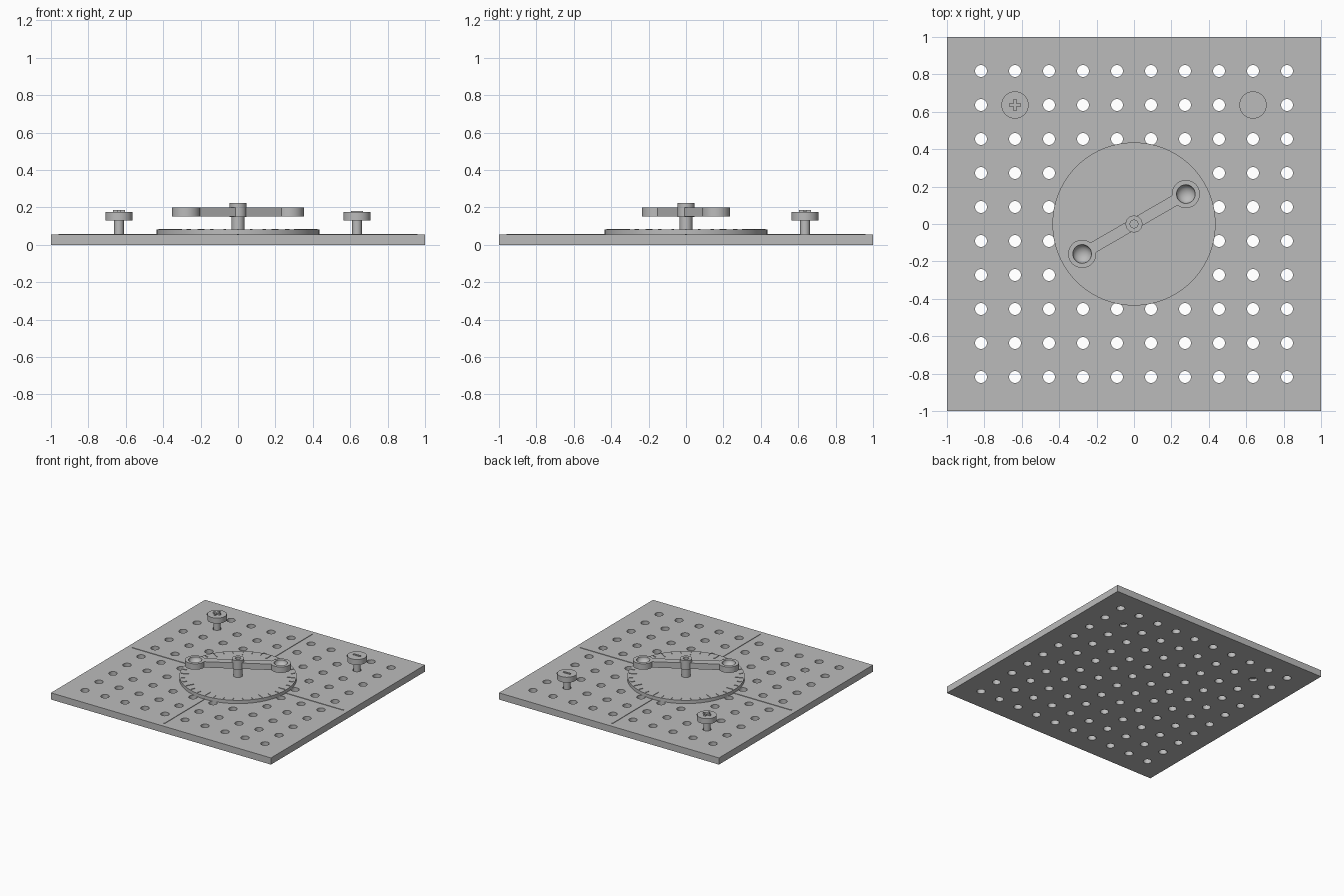
import bpy
import bmesh
from math import cos, sin, pi, radians
from mathutils import Matrix, Vector

cube = bpy.data.objects.get("Cube")
if cube:
    bpy.data.objects.remove(cube, do_unlink=True)

grey = bpy.data.materials.new("plain grey")
grey.use_nodes = True
GREY = (0.5, 0.5, 0.5, 1)
grey.diffuse_color = GREY
grey.node_tree.nodes["Principled BSDF"].inputs["Base Color"].default_value = GREY


def finish(name, bm, smooth=True):
    bmesh.ops.recalc_face_normals(bm, faces=bm.faces)
    mesh = bpy.data.meshes.new(name)
    bm.to_mesh(mesh)
    bm.free()
    mesh.materials.append(grey)
    obj = bpy.data.objects.new(name, mesh)
    bpy.context.collection.objects.link(obj)
    if smooth:
        shade(obj)
    return obj


def shade(obj):
    bpy.ops.object.select_all(action='DESELECT')
    obj.select_set(True)
    bpy.context.view_layer.objects.active = obj
    bpy.ops.object.shade_smooth_by_angle(angle=radians(30))


def add_box(bm, size, centre, angle=0):
    # Box turned about the vertical axis through the origin, then moved out
    m = (Matrix.Rotation(angle, 4, 'Z') @ Matrix.Translation(centre)
         @ Matrix.Diagonal((*size, 1)))
    bmesh.ops.create_cube(bm, size=1, matrix=m)


def lathe(name, profile, x=0, y=0, steps=48):
    # Turn a (radius, height) outline that starts and ends on the axis
    bm = bmesh.new()
    verts = [bm.verts.new((r, 0, z)) for r, z in profile]
    edges = [bm.edges.new(pair) for pair in zip(verts, verts[1:])]
    bmesh.ops.spin(bm, geom=verts + edges, cent=(0, 0, 0), axis=(0, 0, 1),
                   angle=2 * pi, steps=steps)
    bmesh.ops.remove_doubles(bm, verts=bm.verts, dist=0.0001)
    bmesh.ops.translate(bm, verts=bm.verts, vec=(x, y, 0))
    return finish(name, bm)


PLATE_TOP, DISC_TOP, PITCH = 0.055, 0.082, 0.1818

# Perforated base plate
bm = bmesh.new()
add_box(bm, (2, 2, PLATE_TOP), (0, 0, PLATE_TOP / 2))
plate = finish("base_plate", bm, smooth=False)

bm = bmesh.new()
for i in range(10):
    for j in range(10):
        spot = ((i - 4.5) * PITCH, (j - 4.5) * PITCH, PLATE_TOP / 2)
        bmesh.ops.create_cone(bm, cap_ends=True, segments=24, radius1=0.032,
                              radius2=0.032, depth=0.2,
                              matrix=Matrix.Translation(spot))
cutter = finish("hole_cutter", bm, smooth=False)
cutter.hide_render = True
cut = plate.modifiers.new("holes", 'BOOLEAN')
cut.object = cutter
cut.operation = 'DIFFERENCE'
cut.solver = 'EXACT'
bpy.context.view_layer.objects.active = plate
bpy.ops.object.modifier_apply(modifier=cut.name)
bpy.data.objects.remove(cutter, do_unlink=True)
shade(plate)

# Fine axis lines on the plate, running out from under the disc
bm = bmesh.new()
for quarter in range(4):
    add_box(bm, (0.56, 0.01, 0.005), (0.68, 0, PLATE_TOP + 0.0015), quarter * pi / 2)
finish("axis_lines", bm, smooth=False)

# Round dial with raised graduation marks
lathe("dial_disc", [(0, PLATE_TOP), (0.436, PLATE_TOP), (0.436, DISC_TOP),
                    (0, DISC_TOP)], steps=96)
bm = bmesh.new()
for k in range(36):
    length = 0.06 if k % 3 == 0 else 0.03
    add_box(bm, (length, 0.007, 0.005), (0.425 - length / 2, 0, DISC_TOP + 0.0015),
            radians(10 * k))
finish("dial_marks", bm, smooth=False)

# Central post and hollow cap
lathe("post", [(0, DISC_TOP), (0.034, DISC_TOP), (0.034, 0.16), (0, 0.16)])
lathe("post_cap", [(0, 0.15), (0.045, 0.15), (0.045, 0.225), (0.021, 0.225),
                   (0.021, 0.205), (0, 0.205)])

# Rotating arm with a dished boss at each end
ARM_LOW, ARM_TOP, REACH, TILT = 0.152, 0.2, 0.32, radians(30)
bm = bmesh.new()
add_box(bm, (0.52, 0.06, ARM_TOP - ARM_LOW), (0, 0, (ARM_LOW + ARM_TOP) / 2), TILT)
finish("arm_bar", bm, smooth=False)
dish = [(0.05 * cos(a * pi / 16), ARM_TOP - 0.04 * sin(a * pi / 16)) for a in range(8)]
boss = [(0, ARM_LOW), (0.075, ARM_LOW), (0.075, ARM_TOP)] + dish + [(0, ARM_TOP - 0.04)]
for side, label in ((1, "left"), (-1, "right")):
    lathe("arm_boss_" + label, boss, side * REACH * cos(TILT), side * REACH * sin(TILT))

# Two headed pins in the back holes, one with a cross and one with a bar
PIN = 3.5 * PITCH
for side, label in ((1, "left"), (-1, "right")):
    lathe("pin_" + label, [(0, 0.02), (0.026, 0.02), (0.026, 0.13), (0.0727, 0.13),
                           (0.0727, 0.175), (0, 0.175)], side * PIN, PIN)
    bm = bmesh.new()
    height = 0.006 if side > 0 else 0.012
    spot = Vector((side * PIN, PIN, 0.175 + height / 2))
    add_box(bm, (0.064, 0.014, height), spot)
    if side < 0:
        add_box(bm, (0.014, 0.064, height), spot)
    finish("pin_mark_" + label, bm, smooth=False)
